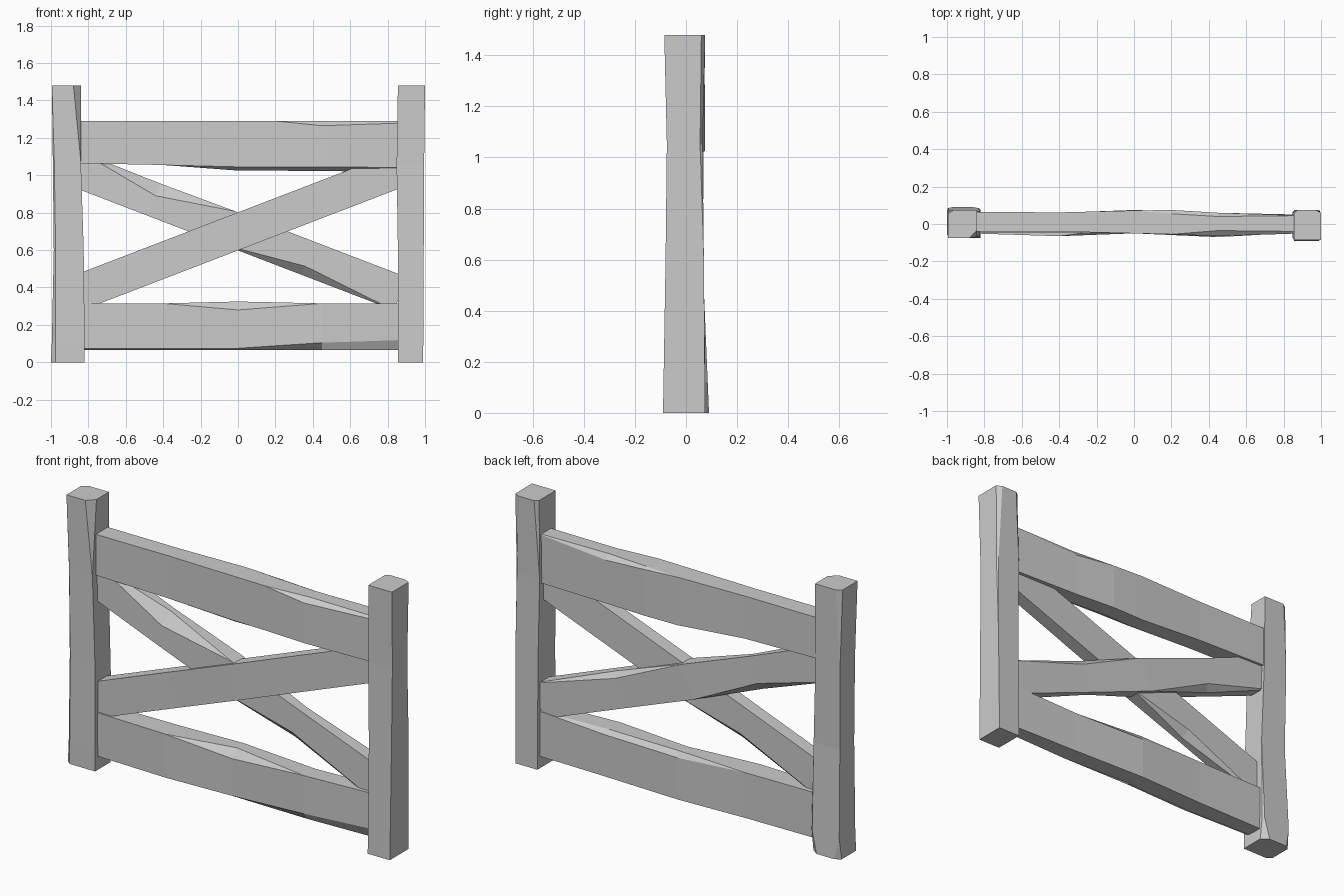
import bpy, bmesh, math
from mathutils import Matrix, Vector

if "Cube" in bpy.data.objects:
    bpy.data.objects.remove(bpy.data.objects["Cube"], do_unlink=True)

grey = bpy.data.materials.new("plain grey wood")
grey.use_nodes = True
grey.diffuse_color = (0.6, 0.6, 0.6, 1)
grey.node_tree.nodes["Principled BSDF"].inputs["Base Color"].default_value = (0.6, 0.6, 0.6, 1)


def timber(name, sections, place):
    """Loft hewn box sections (t, u0, u1, v0, v1, cuts); cuts maps a corner to its (du, dv) bevel."""
    bm = bmesh.new()
    rings = []
    for t, u0, u1, v0, v1, cuts in sections:
        ring = []
        for key, u, v, su, sv in (("a", u0, v0, 1, 1), ("b", u1, v0, -1, 1),
                                  ("c", u1, v1, -1, -1), ("d", u0, v1, 1, -1)):
            du, dv = cuts.get(key, (0, 0))
            pair = [(u, v + sv * dv), (u + su * du, v)]
            if key in "bd":
                pair.reverse()
            ring += [bm.verts.new(place @ Vector((p, q, t))) for p, q in pair]
        rings.append(ring)
    for r, s in zip(rings, rings[1:]):
        for i in range(8):
            j = (i + 1) % 8
            bm.faces.new((r[i], r[j], s[j], s[i]))
    bm.faces.new(rings[0])
    bm.faces.new(rings[-1])
    bmesh.ops.remove_doubles(bm, verts=bm.verts, dist=0.0005)
    bmesh.ops.recalc_face_normals(bm, faces=bm.faces)
    mesh = bpy.data.meshes.new(name)
    bm.to_mesh(mesh)
    bm.free()
    mesh.materials.append(grey)
    bpy.context.collection.objects.link(bpy.data.objects.new(name, mesh))


# Posts: t = z, u = x, v = y
upright = Matrix.Identity(4)
timber("right_post", [
    (0, -1, -.82, -.075, .09, {"a": (.025, .02), "c": (.04, .03), "d": (.03, .02)}),
    (.12, -.995, -.82, -.075, .085, {"a": (.02, .02), "c": (.01, .01)}),
    (.6, -.985, -.825, -.07, .065, {"a": (.01, .01)}),
    (1.07, -.99, -.84, -.07, .07, {"a": (.008, .01)}),
    (1.48, -.995, -.84, -.075, .075, {"b": (.04, .04), "d": (.03, .02)}),
], upright)
timber("left_post", [
    (0, .855, .99, -.09, .075, {}),
    (.6, .855, .993, -.08, .07, {}),
    (1.05, .848, .995, -.075, .065, {"c": (.008, .01)}),
    (1.48, .855, 1, -.085, .075, {"c": (.03, .015), "d": (.02, .015)}),
], upright)

# Rails: t = x, u = y, v = z
level = Matrix(((0, 0, 1, 0), (1, 0, 0, 0), (0, 1, 0, 0), (0, 0, 0, 1)))
timber("top_rail", [
    (-.88, -.04, .065, 1.065, 1.29, {}),
    (-.4, -.04, .062, 1.055, 1.29, {}),
    (0, -.05, .072, 1.025, 1.29, {"a": (.03, .02)}),
    (.2, -.055, .075, 1.025, 1.29, {"a": (.04, .02), "c": (.02, .01)}),
    (.45, -.065, .06, 1.022, 1.29, {"a": (.04, .022), "d": (.03, .025), "c": (.02, .03)}),
    (.9, -.05, .045, 1.02, 1.29, {"a": (.04, .022), "d": (.01, .01)}),
], level)
timber("bottom_rail", [
    (-.88, -.05, .055, .065, .315, {"a": (.03, .01)}),
    (-.4, -.065, .06, .065, .315, {"a": (.03, .01)}),
    (0, -.05, .075, .065, .325, {"a": (.03, .01), "d": (.04, .045), "c": (.02, .03)}),
    (.45, -.07, .06, .065, .315, {"a": (.03, .04), "c": (.03, .02)}),
    (.9, -.045, .05, .065, .315, {"a": (.02, .055)}),
], level)


# Crossed braces: t along the slope, u = y, v across the face
def sloped(angle):
    return Matrix.Translation((0, 0, .7)) @ Matrix.Rotation(-angle, 4, "Y") @ level


slope = math.radians(21)
timber("front_brace", [
    (-.93, -.045, .03, -.095, .095, {}),
    (-.4, -.045, .03, -.095, .095, {"b": (.04, .04)}),
    (0, -.05, .03, -.095, .095, {}),
    (.93, -.045, .03, -.095, .095, {}),
], sloped(slope))
timber("back_brace", [
    (-.93, -.03, .05, -.095, .095, {}),
    (-.48, -.035, .05, -.095, .09, {"b": (.03, .04), "d": (.05, .07)}),
    (-.05, -.035, .055, -.095, .095, {}),
    (.4, -.035, .05, -.095, .095, {"a": (.05, .05), "c": (.03, .03)}),
    (.93, -.03, .05, -.095, .095, {}),
], sloped(-slope))
